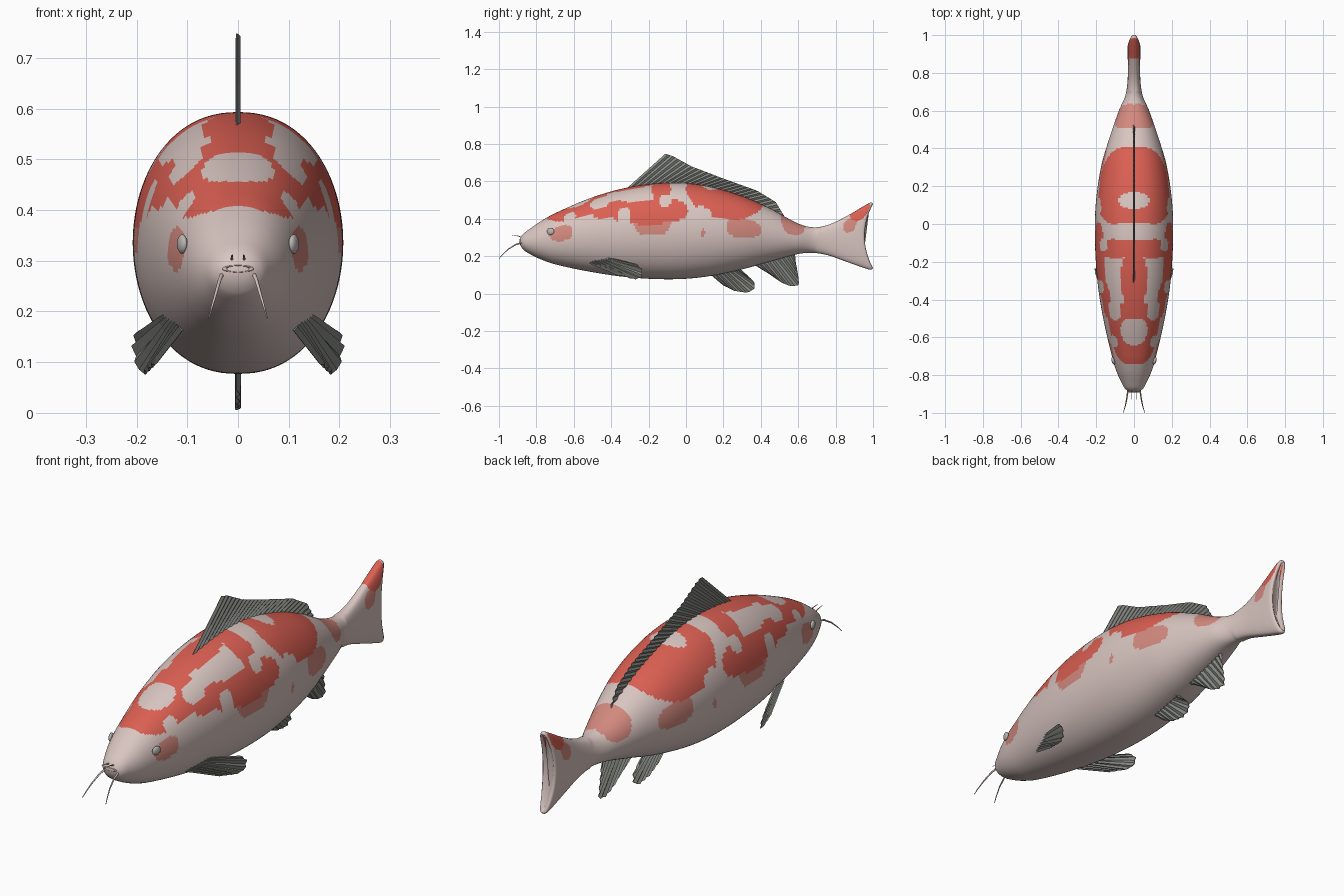
import bpy, bmesh, math
from mathutils import Vector

if "Cube" in bpy.data.objects:
    bpy.data.objects.remove(bpy.data.objects["Cube"])


def material(name, rgb):
    m = bpy.data.materials.new(name)
    m.diffuse_color = (*rgb, 1)
    m.use_nodes = True
    m.node_tree.nodes["Principled BSDF"].inputs["Base Color"].default_value = m.diffuse_color
    return m


SKIN = material("pale_skin", (0.69, 0.56, 0.53))
RED = material("red_patch", (0.71, 0.115, 0.085))
SALMON = material("salmon_patch", (0.65, 0.25, 0.21))
FIN = material("grey_fin", (0.25, 0.26, 0.235))
EYE = material("eye_grey", (0.5, 0.47, 0.45))


def make_object(name, bm, mats, smooth=True):
    bmesh.ops.recalc_face_normals(bm, faces=bm.faces)
    for f in bm.faces:
        f.smooth = smooth
    me = bpy.data.meshes.new(name)
    bm.to_mesh(me)
    bm.free()
    for m in mats:
        me.materials.append(m)
    ob = bpy.data.objects.new(name, me)
    bpy.context.collection.objects.link(ob)
    return ob


# ---- body: lofted rings, stations are (y, top z, bottom z, half width)
STATIONS = [
    (-0.890, 0.290, 0.270, 0.020), (-0.875, 0.315, 0.240, 0.045),
    (-0.84, 0.343, 0.215, 0.066), (-0.78, 0.385, 0.185, 0.093),
    (-0.70, 0.430, 0.157, 0.117), (-0.50, 0.515, 0.115, 0.163),
    (-0.30, 0.570, 0.087, 0.194), (-0.08, 0.593, 0.077, 0.207),
    (0.10, 0.578, 0.090, 0.203), (0.30, 0.522, 0.130, 0.175),
    (0.45, 0.455, 0.172, 0.132), (0.60, 0.375, 0.212, 0.080),
    (0.68, 0.355, 0.218, 0.046), (0.76, 0.368, 0.205, 0.034),
    (0.86, 0.415, 0.170, 0.033), (0.96, 0.474, 0.135, 0.034),
    (0.99, 0.488, 0.128, 0.032), (1.00, 0.480, 0.136, 0.026)]


def station(y):
    """Smooth (Hermite) interpolation of the station table."""
    i = max(k for k in range(len(STATIONS) - 1) if STATIONS[k][0] <= y + 1e-9)
    a, b = STATIONS[i], STATIONS[i + 1]
    p, n = STATIONS[max(i - 1, 0)], STATIONS[min(i + 2, len(STATIONS) - 1)]
    h = b[0] - a[0]
    t = (y - a[0]) / h
    out = []
    for k in (1, 2, 3):
        m0 = (b[k] - p[k]) / (b[0] - p[0]) * h
        m1 = (n[k] - a[k]) / (n[0] - a[0]) * h
        out.append((2*t**3 - 3*t**2 + 1) * a[k] + (t**3 - 2*t**2 + t) * m0
                   + (3*t**2 - 2*t**3) * b[k] + (t**3 - t**2) * m1)
    return out


# painted blobs, later ones on top: y, degrees from the back line, radii
PAINT = [
    (2, -.67, 80, .06, 16), (2, -.18, 78, .10, 17), (2, .31, 82, .09, 16),
    (2, .57, 20, .065, 60), (2, .09, 92, .012, 4), (2, .875, 55, .035, 20),
    (1, -.58, 0, .165, 58), (1, -.40, 55, .10, 13), (1, -.30, 0, .15, 18),
    (1, -.19, 64, .20, 17), (1, -.13, 25, .05, 40), (1, .20, 0, .21, 72),
    (1, .93, 0, .055, 56),
    (0, -.57, 0, .07, 25), (0, -.62, 50, .03, 13), (0, -.46, 36, .05, 14),
    (0, -.33, 70, .035, 14), (0, -.04, 12, .045, 22), (0, .125, 0, .042, 21),
    (0, .08, 72, .06, 14), (0, -.11, 50, .035, 9)]


def paint(y, ang):
    col = 0
    for c, py, pa, ry, ra in PAINT:
        if abs((y - py) / ry) ** 2.6 + abs((ang - pa) / ra) ** 2.6 < 1:
            col = c
    return col


def build_body():
    bm = bmesh.new()
    seg, n = 96, 230
    rings, ys = [], [-0.89 + 1.89 * i / n for i in range(n + 1)]
    for i, y in enumerate(ys + [1.0, 1.0]):
        zt, zb, w = station(y)
        inner = max(0, i - n)
        w *= (1, 0.55, 0.1)[inner]
        zc, hh = (zt + zb) / 2, (zt - zb) / 2 * (1 - 0.04 * inner)
        ring = []
        for k in range(seg):
            a = 2 * math.pi * k / seg
            s, c = math.sin(a), math.cos(a)
            x = w * math.copysign(abs(s) ** (0.9 if y < 0.7 else 0.65), s)
            # the tail's rear edge curves inward
            fork = max(0, (y - 0.8) / 0.2) ** 2 * 0.045 * (1 - c * c)
            ring.append(bm.verts.new((x, y - fork - 0.009 * inner, zc + hh * c)))
        rings.append(ring)
    for i in range(len(rings) - 1):
        for k in range(seg):
            j = (k + 1) % seg
            f = bm.faces.new((rings[i][k], rings[i][j], rings[i+1][j], rings[i+1][k]))
            ang = (k + 0.5) * 360 / seg
            y = f.calc_center_median().y
            f.material_index = paint(y, min(ang, 360 - ang))
    bm.faces.new(rings[0])
    bm.faces.new(rings[-1])
    make_object("body", bm, [SKIN, RED, SALMON])


build_body()


# ---- fins: pleated sheets between a root line and a tip line
def along(pts, t):
    pts = [Vector(p) for p in pts]
    lens = [(b - a).length for a, b in zip(pts, pts[1:])]
    d = t * sum(lens)
    for a, b, l in zip(pts, pts[1:], lens):
        if d <= l + 1e-9:
            return a.lerp(b, d / l)
        d -= l
    return pts[-1]


def fin(name, root, tip, rays, amp, normal):
    bm = bmesh.new()
    nrm, cols = Vector(normal).normalized(), []
    for i in range(2 * rays + 1):
        t = i / (2 * rays)
        a, b = along(root, t), along(tip, t)
        off = nrm * amp * (1 if i % 2 else -1)
        cols.append([bm.verts.new(a.lerp(b, v / 4) + off) for v in range(5)])
    for c, d in zip(cols, cols[1:]):
        for v in range(4):
            bm.faces.new((c[v], d[v], d[v + 1], c[v + 1]))
    ob = make_object(name, bm, [FIN], smooth=False)
    mod = ob.modifiers.new("thickness", 'SOLIDIFY')
    mod.thickness, mod.offset = 0.003, 0


def mid(pts):
    return [(0, y, z) for y, z in pts]


fin("dorsal_fin",
    mid([(-.33, .55), (-.1, .57), (.1, .56), (.3, .505), (.47, .42)]),
    mid([(-.11, .748), (-.07, .735), (.03, .68), (.2, .615), (.38, .55),
         (.48, .49), (.525, .415)]), 26, 0.003, (1, 0, 0))
fin("pelvic_fin", mid([(.11, .12), (.28, .14)]),
    mid([(.20, .045), (.26, .015), (.33, .005), (.365, .025), (.365, .06), (.33, .095)]),
    8, 0.004, (1, 0, 0))
fin("anal_fin", mid([(.34, .17), (.58, .225)]),
    mid([(.44, .11), (.51, .06), (.56, .04), (.605, .045), (.60, .09), (.585, .18)]),
    9, 0.004, (1, 0, 0))
for side, label in ((1, "right"), (-1, "left")):
    fin("pectoral_fin_" + label,
        [(side * .112, -.52, .165), (side * .14, -.43, .198)],
        [(side * .165, -.36, .098), (side * .185, -.27, .078), (side * .198, -.235, .088),
         (side * .206, -.235, .13), (side * .200, -.27, .162)],
        7, 0.004, (side * .8, -.15, .6))


# ---- eyes
for side, label in ((1, "right"), (-1, "left")):
    bpy.ops.mesh.primitive_uv_sphere_add(segments=24, ring_count=12, radius=1,
                                         location=(side * .110, -.724, .333))
    eye = bpy.context.object
    eye.name = "eye_" + label
    eye.scale = (.009, .02, .019)
    eye.rotation_euler = (0, 0, side * -.3)
    eye.data.materials.append(EYE)
    bpy.ops.object.shade_smooth()

# ---- mouth ring
bpy.ops.mesh.primitive_torus_add(major_segments=32, minor_segments=8, major_radius=.026,
                                 minor_radius=.005, location=(0, -.886, .284),
                                 rotation=(math.pi / 2, 0, 0))
mouth = bpy.context.object
mouth.name = "mouth"
mouth.scale = (1, .25, 1)
mouth.data.materials.append(SKIN)
bpy.ops.object.shade_smooth()


# ---- barbels: tapered tubes
def barbel(name, pts, r):
    cu = bpy.data.curves.new(name, 'CURVE')
    cu.dimensions, cu.bevel_depth, cu.bevel_resolution = '3D', r, 2
    cu.use_fill_caps = True
    sp = cu.splines.new('POLY')
    sp.points.add(len(pts) - 1)
    for i, p in enumerate(pts):
        sp.points[i].co = (*p, 1)
        sp.points[i].radius = 1 - 0.7 * i / (len(pts) - 1)
    cu.materials.append(SKIN)
    bpy.context.collection.objects.link(bpy.data.objects.new(name, cu))


for s, label in ((1, "right"), (-1, "left")):
    barbel("long_barbel_" + label,
           [(s * .030, -.865, .276), (s * .036, -.91, .263), (s * .043, -.95, .238),
            (s * .051, -.98, .21), (s * .057, -1.0, .187)], .0045)
    barbel("short_barbel_" + label,
           [(s * .012, -.87, .299), (s * .012, -.90, .309), (s * .011, -.93, .312)], .003)
